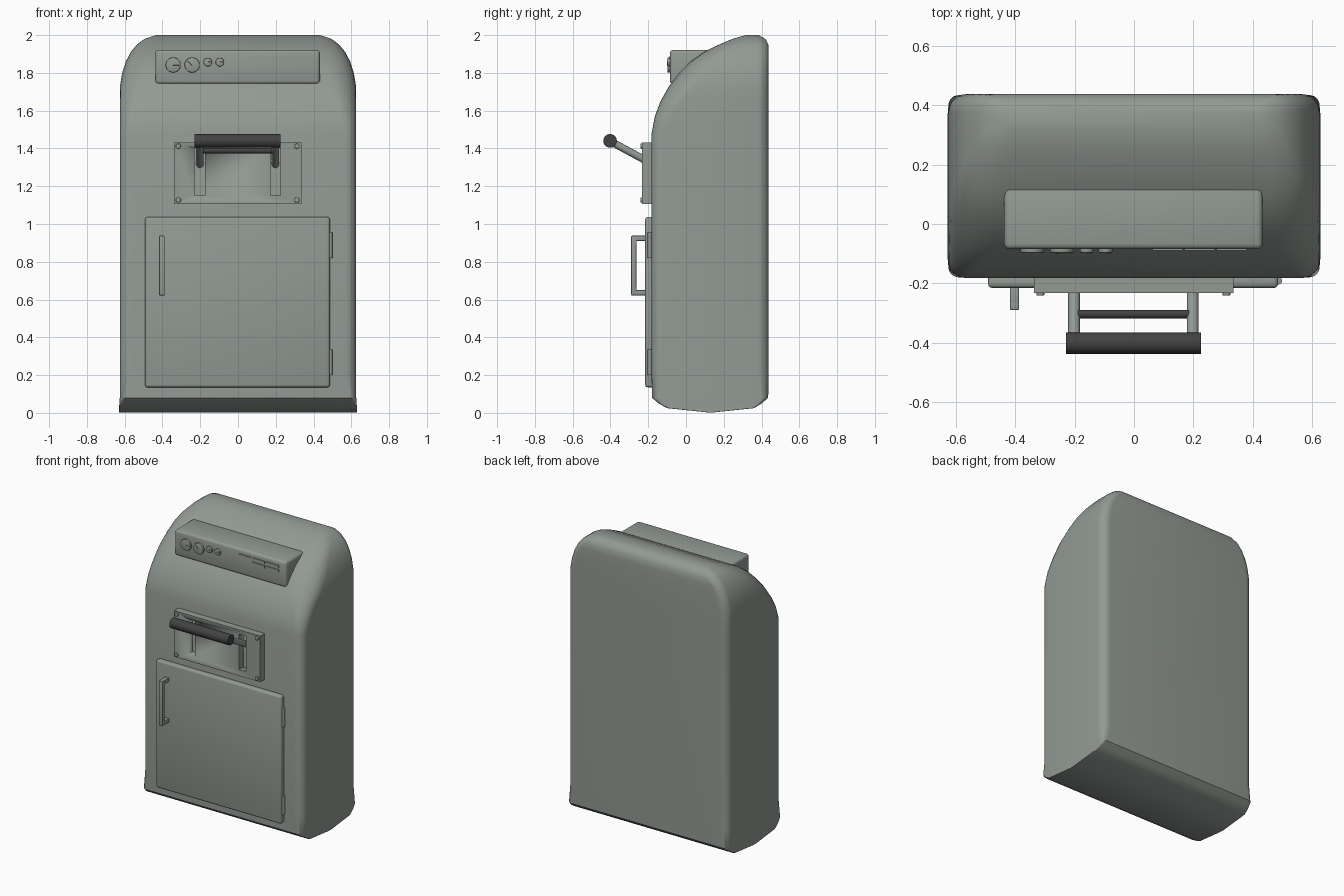
import bpy, bmesh, math
from mathutils import Vector

cube = bpy.data.objects.get("Cube")
if cube:
    bpy.data.objects.remove(cube)


def material(name, rgb):
    m = bpy.data.materials.new(name)
    m.use_nodes = True
    m.diffuse_color = (*rgb, 1)
    m.node_tree.nodes["Principled BSDF"].inputs["Base Color"].default_value = (*rgb, 1)
    return m


GREY = material("grey green paint", (0.29, 0.325, 0.295))
DARK = material("dark rubber", (0.055, 0.055, 0.055))


def finish(name, bm, mat, angle=35):
    bmesh.ops.recalc_face_normals(bm, faces=bm.faces)
    mesh = bpy.data.meshes.new(name)
    bm.to_mesh(mesh)
    bm.free()
    ob = bpy.data.objects.new(name, mesh)
    bpy.context.collection.objects.link(ob)
    mesh.materials.append(mat)
    bpy.ops.object.select_all(action="DESELECT")
    ob.select_set(True)
    bpy.context.view_layer.objects.active = ob
    bpy.ops.object.shade_smooth_by_angle(angle=math.radians(angle))
    return ob


def box(name, x, y, z, mat=GREY, bevel=0):
    """Box from (min, max) ranges, with optional rounded edges."""
    bm = bmesh.new()
    bmesh.ops.create_cube(bm, size=1)
    for v in bm.verts:
        v.co = [(a + b) / 2 + c * (b - a) for (a, b), c in zip((x, y, z), v.co)]
    if bevel:
        bmesh.ops.bevel(bm, geom=bm.edges[:], offset=bevel, segments=3,
                        profile=0.5, affect="EDGES")
    return finish(name, bm, mat)


def rod(name, start, end, radius, mat=GREY, sides=20, bevel=0):
    """Cylinder between two points."""
    a, b = Vector(start), Vector(end)
    bm = bmesh.new()
    bmesh.ops.create_cone(bm, cap_ends=True, segments=sides, radius1=radius,
                          radius2=radius, depth=(b - a).length)
    if bevel:
        rims = [e for e in bm.edges if abs(e.verts[0].co.z - e.verts[1].co.z) < 1e-5]
        bmesh.ops.bevel(bm, geom=rims, offset=bevel, segments=2, profile=0.5,
                        affect="EDGES")
    turn = (b - a).to_track_quat("Z", "Y")
    for v in bm.verts:
        v.co = turn @ v.co + (a + b) / 2
    return finish(name, bm, mat)


# Cabinet: stacked rounded rectangles (z, front y, back y, half width, front r, back r)
SECTIONS = [
    (0.003, 0.11, 0.15, 0.63, 0.005, 0.005),
    (0.025, -0.10, 0.36, 0.63, 0.01, 0.01),
    (0.05, -0.145, 0.40, 0.628, 0.02, 0.02),
    (0.08, -0.18, 0.435, 0.626, 0.035, 0.035),
    (0.2, -0.182, 0.438, 0.626, 0.06, 0.06),
    (1.48, -0.182, 0.438, 0.626, 0.06, 0.06),
    (1.57, -0.165, 0.438, 0.626, 0.08, 0.06),
    (1.65, -0.135, 0.438, 0.626, 0.11, 0.06),
    (1.73, -0.09, 0.438, 0.625, 0.14, 0.06),
    (1.8, -0.035, 0.438, 0.613, 0.15, 0.06),
    (1.86, 0.025, 0.438, 0.594, 0.14, 0.06),
    (1.91, 0.095, 0.438, 0.568, 0.12, 0.06),
    (1.95, 0.175, 0.436, 0.535, 0.1, 0.06),
    (1.98, 0.245, 0.42, 0.495, 0.07, 0.05),
    (2.0, 0.315, 0.385, 0.435, 0.03, 0.03),
]
bm = bmesh.new()
rings = []
STEPS = 6
for z, front, back, w, rf, rb in SECTIONS:
    corners = [(w - rb, back - rb, rb, 0), (rb - w, back - rb, rb, 1),
               (rf - w, front + rf, rf, 2), (w - rf, front + rf, rf, 3)]
    rings.append([bm.verts.new((cx + r * math.cos(t), cy + r * math.sin(t), z))
                  for cx, cy, r, q in corners
                  for t in [(q + i / STEPS) * math.pi / 2 for i in range(STEPS + 1)]])
for low, high in zip(rings, rings[1:]):
    for i in range(len(low)):
        j = (i + 1) % len(low)
        bm.faces.new((low[i], low[j], high[j], high[i]))
bm.faces.new(rings[0])
bm.faces.new(rings[-1])
finish("cabinet", bm, GREY, 40)

# Control panel with dials, pointers and label plates
box("control_panel", (-0.438, 0.434), (-0.085, 0.127), (1.74, 1.922), bevel=0.018)
DIALS = [(-0.343, 1.842, 0.04, 0), (-0.243, 1.842, 0.04, 135),
         (-0.16, 1.857, 0.023, 0), (-0.096, 1.857, 0.023, 0)]
for i, (x, z, r, angle) in enumerate(DIALS):
    rod(f"dial_{i}", (x, -0.07, z), (x, -0.098, z), r, sides=28, bevel=0.004)
    t = math.radians(angle)
    rod(f"dial_pointer_{i}", (x, -0.098, z),
        (x + r * 0.8 * math.cos(t), -0.098, z + r * 0.8 * math.sin(t)), 0.003, sides=6)
for i, (column, row) in enumerate([(0, 0), (1, 0), (2, 0), (1, 1), (2, 1)]):
    x, z = 0.063 + 0.108 * column, 1.87 - 0.031 * row
    box(f"label_plate_{i}", (x, x + 0.1), (-0.09, -0.08), (z, z + 0.018))

# Lever plate with two slots
plate = box("lever_plate", (-0.338, 0.336), (-0.232, -0.17), (1.107, 1.432))
for x in (-0.202, 0.198):
    slot = box("slot_cutter", (x - 0.027, x + 0.027), (-0.3, -0.1), (1.152, 1.402))
    slot.hide_render = True
    cut = plate.modifiers.new("slot", "BOOLEAN")
    cut.operation, cut.object = "DIFFERENCE", slot
    bpy.context.view_layer.objects.active = plate
    bpy.ops.object.modifier_apply(modifier=cut.name)
    bpy.data.objects.remove(slot)
for x in (-0.316, 0.312):
    for z in (1.127, 1.412):
        rod("plate_bolt", (x, -0.22, z), (x, -0.242, z), 0.014, sides=14, bevel=0.004)

# Lever: two arms, a cross bar and a grip
for side, x in (("right", -0.202), ("left", 0.198)):
    rod(f"lever_arm_{side}", (x, -0.16, 1.308), (x, -0.405, 1.44), 0.02)
rod("lever_cross_bar", (-0.19, -0.304, 1.388), (0.19, -0.304, 1.388), 0.014, DARK)
rod("lever_grip", (-0.23, -0.402, 1.44), (0.226, -0.402, 1.44), 0.036, DARK, 28)

# Door, pull handle and hinges
box("door", (-0.492, 0.486), (-0.216, -0.17), (0.135, 1.038), bevel=0.014)
box("door_handle_bar", (-0.418, -0.388), (-0.29, -0.262), (0.622, 0.938), bevel=0.004)
for z in (0.622, 0.91):
    box("door_handle_post", (-0.418, -0.388), (-0.28, -0.205), (z, z + 0.028), bevel=0.004)
for z in (0.2, 0.82):
    rod("door_hinge", (0.488, -0.192, z), (0.488, -0.192, z + 0.135), 0.012, sides=14)
